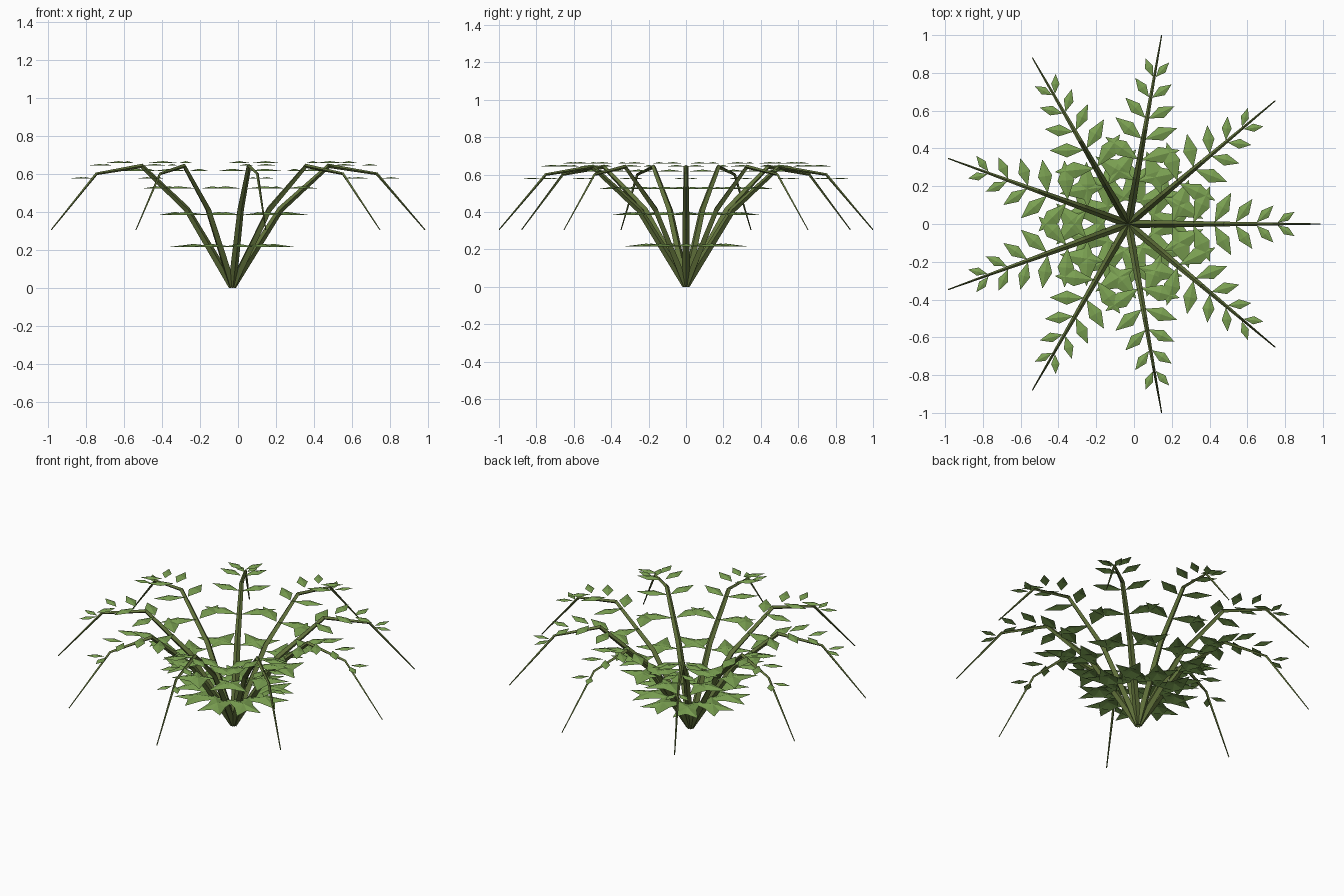
import bpy, bmesh, math
from mathutils import Vector, Matrix

if "Cube" in bpy.data.objects:
    bpy.data.objects.remove(bpy.data.objects["Cube"])

FRONDS, REACH, RISE = 9, 1.015, 0.65
CENTRE = Vector((-0.03, 0, 0))


def material(name, colour):
    m = bpy.data.materials.new(name)
    m.diffuse_color = (*colour, 1)
    m.use_nodes = True
    m.node_tree.nodes["Principled BSDF"].inputs["Base Color"].default_value = m.diffuse_color
    return m


leaf_green = material("leaf green", (0.20, 0.36, 0.085))
stem_olive = material("stem olive", (0.125, 0.175, 0.045))


def arc(t):
    """Point on the drooping frond arc, in the xz plane."""
    return Vector((REACH * t, 0, 0.01 + RISE * math.sin(0.85 * math.pi * t)))


def make_object(name, bm, mat, angle):
    bm.transform(Matrix.Translation(CENTRE) @ Matrix.Rotation(angle, 4, 'Z'))
    me = bpy.data.meshes.new(name)
    bm.to_mesh(me)
    bm.free()
    me.materials.append(mat)
    ob = bpy.data.objects.new(name, me)
    bpy.context.collection.objects.link(ob)


def add_stem(angle):
    # Tapered four-sided stem bent along the arc in four segments
    bm = bmesh.new()
    rings = []
    pts = [arc(i / 4) for i in range(5)]
    for i, p in enumerate(pts):
        d = (pts[min(i + 1, 4)] - pts[max(i - 1, 0)]).normalized()
        side = Vector((0, 1, 0))
        up = d.cross(side)
        r = 0.019 * (1 - i / 4) + 0.003
        rings.append([bm.verts.new(p + r * (math.cos(a) * side + math.sin(a) * up))
                      for a in (k * math.pi / 2 for k in range(4))])
    for a, b in zip(rings, rings[1:]):
        for k in range(4):
            n = (k + 1) % 4
            bm.faces.new((a[k], a[n], b[n], b[k]))
    bm.faces.new(rings[0])
    bm.faces.new(rings[-1])
    bmesh.ops.recalc_face_normals(bm, faces=bm.faces)
    make_object("stem", bm, stem_olive, angle)


def add_leaves(angle):
    # Seven pairs of horizontal diamond leaflets with a raised middle
    bm = bmesh.new()
    for i in range(7):
        base = arc(0.12 + 0.11 * i)
        for s in (-1, 1):
            start = base + Vector((0, s * 0.008, 0))
            along = Vector((0.088, s * (0.26 - 0.034 * i), 0))
            across = Vector((-along.y, along.x, 0)) * 0.21
            mid = start + along * 0.5
            rim = [bm.verts.new(v) for v in
                   (start, mid - across, start + along, mid + across)]
            top = bm.verts.new(mid + Vector((0, 0, 0.06 * along.length)))
            for k in range(4):
                bm.faces.new((rim[k], rim[(k + 1) % 4], top))
    make_object("leaves", bm, leaf_green, angle)


for n in range(FRONDS):
    turn = 2 * math.pi * n / FRONDS
    add_stem(turn)
    add_leaves(turn)
